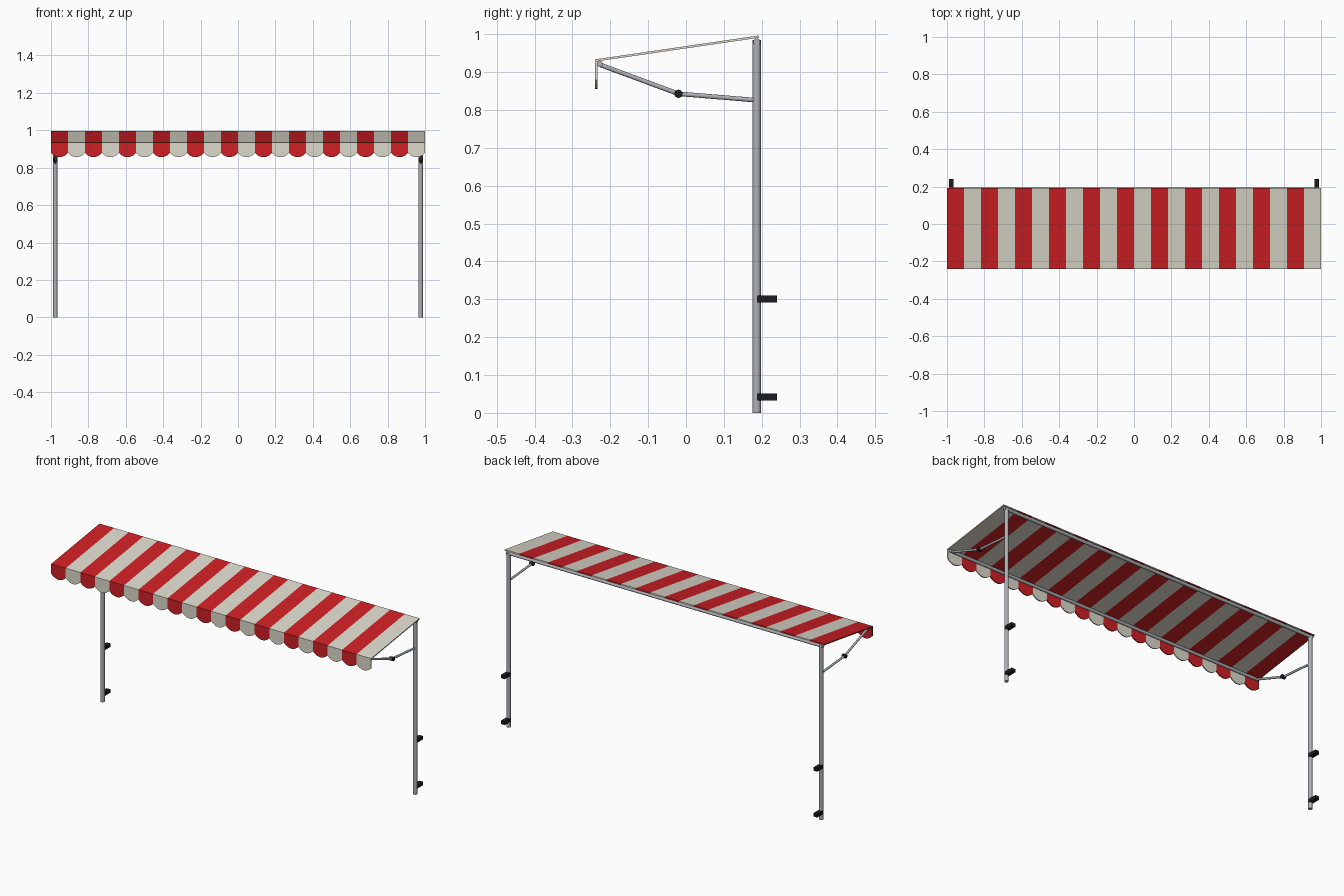
import bpy, bmesh, math
from mathutils import Vector

cube = bpy.data.objects.get("Cube")
if cube:
    bpy.data.objects.remove(cube)


def material(name, rgb, metallic=0.0):
    m = bpy.data.materials.new(name)
    m.use_nodes = True
    m.diffuse_color = (*rgb, 1)
    m.node_tree.nodes["Principled BSDF"].inputs["Base Color"].default_value = (*rgb, 1)
    return m


RED = material("red fabric", (0.62, 0.014, 0.018))
CREAM = material("cream fabric", (0.72, 0.70, 0.60))
METAL = material("grey metal", (0.43, 0.44, 0.47))
BLACK = material("black plastic", (0.012, 0.012, 0.014))


def tube(name, start, end, radius, mat, sides=16):
    """Round bar between two points."""
    a, b = Vector(start), Vector(end)
    bpy.ops.mesh.primitive_cylinder_add(vertices=sides, radius=radius,
                                        depth=(b - a).length, location=(a + b) / 2)
    o = bpy.context.object
    o.name = name
    o.rotation_euler = (b - a).to_track_quat('Z', 'Y').to_euler()
    o.data.materials.append(mat)
    bpy.ops.object.shade_smooth_by_angle()
    return o


def box(name, center, size, mat):
    bpy.ops.mesh.primitive_cube_add(size=1, location=center)
    o = bpy.context.object
    o.name = name
    o.scale = size
    o.data.materials.append(mat)
    return o


# Striped canopy with a scalloped valance hanging from its front edge
STRIPES, STEPS = 22, 10
WIDTH = 2 / STRIPES
BACK, FOLD = (0.192, 0.997), (-0.24, 0.934)

bm = bmesh.new()
columns = []
for i in range(STRIPES * STEPS + 1):
    x = -1 + i * WIDTH / STEPS
    t = (i % STEPS) / STEPS
    hem = 0.879 - 0.023 * math.sin(math.pi * t) ** 0.8
    columns.append([bm.verts.new((x, y, z)) for y, z in (BACK, FOLD, (FOLD[0], hem))])
for i, (left, right) in enumerate(zip(columns, columns[1:])):
    for k in range(2):
        face = bm.faces.new((left[k + 1], right[k + 1], right[k], left[k]))
        face.material_index = (i // STEPS) % 2
mesh = bpy.data.meshes.new("canopy_fabric")
bm.to_mesh(mesh)
bm.free()
canopy = bpy.data.objects.new("canopy_fabric", mesh)
bpy.context.collection.objects.link(canopy)
mesh.materials.append(RED)
mesh.materials.append(CREAM)
solid = canopy.modifiers.new("thickness", 'SOLIDIFY')
solid.thickness = 0.006
solid.offset = -1
solid.use_even_offset = True

# Rails under the back and front edges of the canopy
POST_Y = 0.187
tube("back_rail", (-0.99, POST_Y, 0.98), (0.99, POST_Y, 0.98), 0.009, METAL)
tube("front_rail", (-0.99, -0.228, 0.922), (0.99, -0.228, 0.922), 0.008, METAL)

# Posts, folding arms and wall clamps on both sides
for side, sx in (("left", 1), ("right", -1)):
    x = sx * 0.977
    tube(side + "_post", (x, POST_Y, 0), (x, POST_Y, 0.985), 0.011, METAL, 24)
    elbow = (x, -0.02, 0.843)
    tube(side + "_lower_arm", (x, POST_Y, 0.826), elbow, 0.006, METAL)
    tube(side + "_upper_arm", elbow, (x, -0.228, 0.92), 0.006, METAL)
    tube(side + "_elbow", (x - 0.011, elbow[1], elbow[2]),
         (x + 0.011, elbow[1], elbow[2]), 0.011, BLACK)
    for place, z in (("lower", 0.042), ("upper", 0.301)):
        box(f"{side}_{place}_clamp", (x, 0.2135, z), (0.024, 0.053, 0.019), BLACK)
